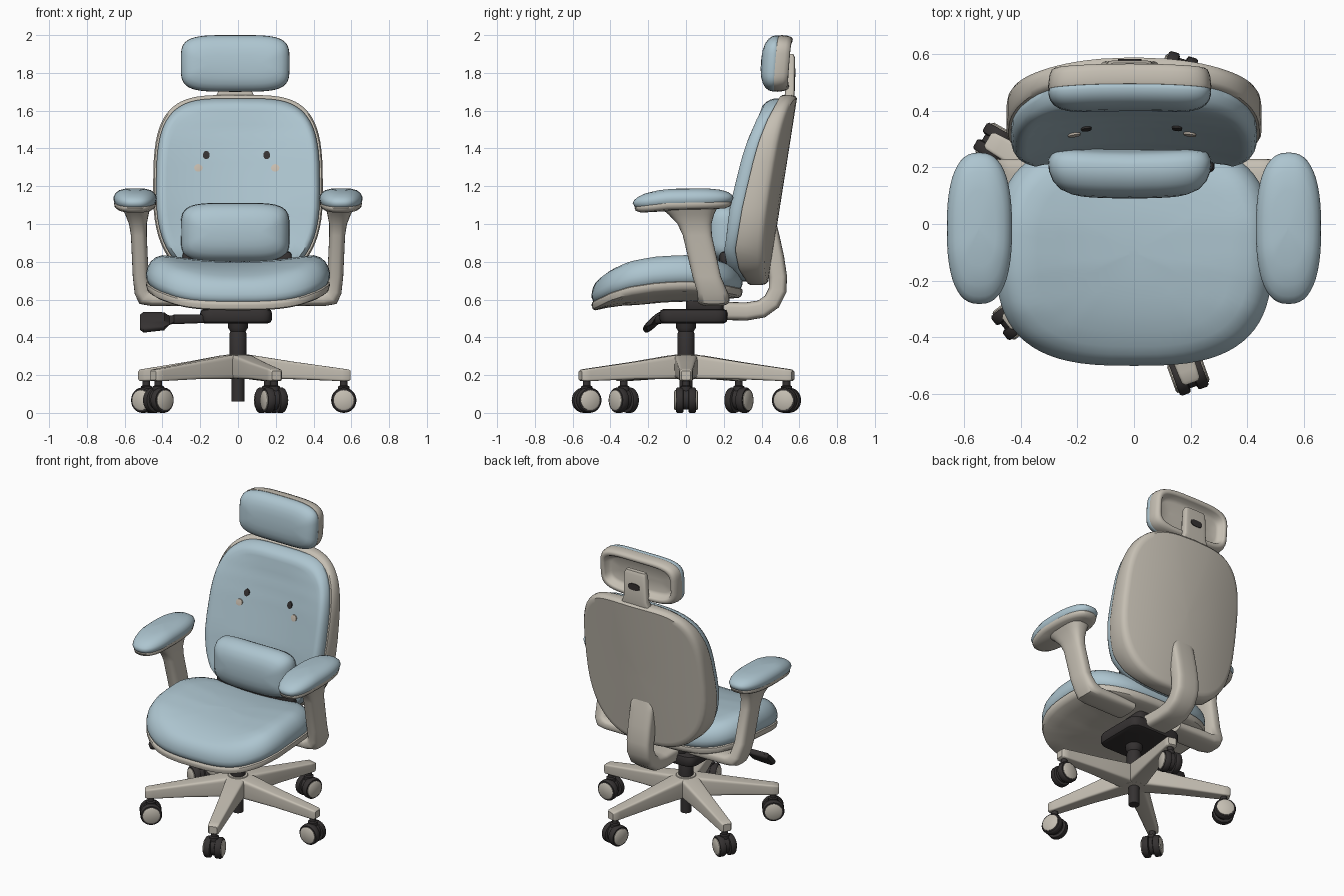
import bpy, bmesh, math
from mathutils import Vector, Matrix

def material(name, rgb):
    m = bpy.data.materials.new(name)
    m.diffuse_color = (*rgb, 1)
    return m

BLUE = material("soft blue", (0.42, 0.56, 0.63))
BEIGE = material("warm beige", (0.56, 0.52, 0.45))
DARK = material("charcoal", (0.035, 0.031, 0.031))
PEACH = material("pale peach", (0.58, 0.51, 0.43))

def lerp(points, v):
    """Piecewise linear lookup in sorted (v, value) pairs."""
    if v <= points[0][0]:
        return points[0][1]
    for (a, p), (b, q) in zip(points, points[1:]):
        if v <= b:
            return p + (q - p) * (v - a) / (b - a)
    return points[-1][1]

def oval(n=2.0, count=48, lower=None):
    """Unit superellipse, with an optional other exponent for the lower half."""
    out = []
    for i in range(count):
        t = math.tau * i / count
        c, s = math.cos(t), math.sin(t)
        e = 2 / (lower if lower and s < 0 else n)
        out.append((math.copysign(abs(c) ** e, c), math.copysign(abs(s) ** e, s)))
    return out

def loft(name, rings, mat, angle=40, matrix=None):
    """Skin closed rings of points and cap both ends."""
    bm = bmesh.new()
    loops = [[bm.verts.new(p) for p in r] for r in rings]
    for a, b in zip(loops, loops[1:]):
        for i in range(len(a)):
            j = (i + 1) % len(a)
            bm.faces.new((a[i], a[j], b[j], b[i]))
    bm.faces.new(loops[0])
    bm.faces.new(loops[-1])
    if matrix:
        bm.transform(matrix)
    bmesh.ops.recalc_face_normals(bm, faces=bm.faces[:])
    me = bpy.data.meshes.new(name)
    bm.to_mesh(me)
    bm.free()
    me.materials.append(mat)
    me.shade_smooth()
    me.set_sharp_from_angle(angle=math.radians(angle))
    ob = bpy.data.objects.new(name, me)
    bpy.context.collection.objects.link(ob)
    return ob

def tube(name, sections, mat, n=2.0, count=32, angle=40, matrix=None):
    """Loft of sections given as (centre, half axis u, half axis v)."""
    prof = oval(n, count)
    rings = [[Vector(c) + Vector(u) * a + Vector(v) * b for a, b in prof] for c, u, v in sections]
    return loft(name, rings, mat, angle, matrix)

def block(name, centre, size, mat, r=0.02):
    """Rounded box."""
    x, y, z = (s / 2 for s in size)
    steps = [(-z, r), (-z + r * 0.3, r * 0.3), (-z + r, 0), (z - r, 0), (z - r * 0.3, r * 0.3), (z, r)]
    return tube(name, [((centre[0], centre[1], centre[2] + h), (x - d, 0, 0), (0, y - d, 0))
                       for h, d in steps], mat, n=7)

# --- Backrest shell and cushion
FRONT = [(0.68, 0.33), (0.76, 0.28), (0.86, 0.26), (1.1, 0.30), (1.35, 0.36), (1.45, 0.39), (1.55, 0.43), (1.68, 0.50)]
def back_y(x, z):
    return 0.434 + 0.156 * (z - 0.685) / 0.995 - 0.35 * x * x
def cushion_y(x, z):
    hollow = max(0, 1 - (x / 0.4) ** 2) * max(0, 1 - ((z - 1.18) / 0.44) ** 4)
    return lerp(FRONT, z) - 0.066 + 0.05 * hollow
def back_ring(s, fy):
    ring = []
    for a, b in oval(4.0, 72, 3.0):
        w = 0.45 * (1 - 0.06 * b * b) if b > 0 else 0.45 * (1 - 0.10 * b * b)
        x, z = a * w * s, 1.18 + b * s * 0.503
        ring.append((x, fy(x, z), z))
    return ring
shell = [back_ring(s, back_y) for s in (0.03, 0.2, 0.4, 0.6, 0.8, 0.92, 0.965)]
shell += [back_ring(0.99, lambda x, z: back_y(x, z) - 0.012),
          back_ring(1.0, lambda x, z: min(back_y(x, z) - 0.03, lerp(FRONT, z) + 0.2)),
          back_ring(1.0, lambda x, z: lerp(FRONT, z) + 0.012),
          back_ring(0.985, lambda x, z: lerp(FRONT, z)),
          back_ring(0.94, lambda x, z: lerp(FRONT, z)),
          back_ring(0.90, lambda x, z: lerp(FRONT, z) + 0.03),
          back_ring(0.05, lambda x, z: lerp(FRONT, z) + 0.04)]
loft("backrest_shell", shell, BEIGE)
pad = [back_ring(s, lambda x, z, d=d: lerp(FRONT, z) + d)
       for s, d in ((0.93, 0.02), (0.965, 0.0), (0.965, -0.02), (0.95, -0.042), (0.925, -0.058))]
pad += [back_ring(s / 100, cushion_y) for s in range(89, 2, -5)]
loft("backrest_cushion", pad, BLUE, 60)

# --- Face details as thin plates on the cushion
def plate(name, x, z, rx, rz, mat):
    rings = [[(x + a * rx * s, cushion_y(x + a * rx * s, z + b * rz * s) + d, z + b * rz * s)
              for a, b in oval(2, 20)] for s, d in ((1, 0.001), (1, -0.007), (0.5, -0.008), (0.1, -0.008))]
    loft(name, rings, mat)
for side, x, cx in (("left", -0.168, -0.21), ("right", 0.152, 0.197)):
    plate(side + "_eye", x, 1.365, 0.018, 0.022, DARK)
    plate(side + "_cheek", cx, 1.297, 0.022, 0.02, PEACH)

# --- Lumbar pillow and its dark bracket
def slab(name, cx, cz, w, h, steps, mat, n=4, tilt=0.0, bend=0.0):
    """Rounded rectangle facing the front, built from (inset, y) steps."""
    rings = []
    for d, y in steps:
        ring = []
        for a, b in oval(n, 56):
            x, z = a * (w - d), b * (h - d)
            ring.append((cx + x, y + tilt * z - bend * x * x, cz + z))
        rings.append(ring)
    return loft(name, rings, mat, 60)
slab("lumbar_pillow", -0.015, 0.955, 0.288, 0.157,
     [(0.06, 0.255), (0.015, 0.24), (0, 0.21), (0.003, 0.17), (0.018, 0.135), (0.045, 0.11),
      (0.085, 0.096), (0.12, 0.091), (0.15, 0.09)], BLUE, 4.5, bend=-0.2)
block("lumbar_bracket", (-0.005, 0.225, 0.81), (0.58, 0.10, 0.09), DARK)

# --- Headrest
slab("headrest_cushion", -0.015, 1.85, 0.287, 0.149,
     [(0.02, 0.50), (0.002, 0.485), (0, 0.47), (0.005, 0.45), (0.018, 0.431), (0.04, 0.416),
      (0.07, 0.406), (0.105, 0.401), (0.142, 0.40)], BLUE, 4.2, 0.06, 0.13)
slab("headrest_shell", -0.015, 1.85, 0.288, 0.15,
     [(0.14, 0.48), (0.02, 0.48), (0.002, 0.483), (0, 0.495), (0.004, 0.53), (0.012, 0.55), (0.022, 0.555),
      (0.035, 0.555), (0.042, 0.545), (0.05, 0.515), (0.07, 0.505), (0.14, 0.505)], BEIGE, 4.2, 0.08, 0.13)
tube("headrest_stem", [((-0.015, y, z), (w, 0, 0), (0, t, 0)) for z, y, w, t in
     ((1.58, 0.535, 0.11, 0.02), (1.67, 0.548, 0.105, 0.026), (1.71, 0.55, 0.085, 0.026),
      (1.88, 0.553, 0.078, 0.024), (1.90, 0.553, 0.07, 0.015))], BEIGE, n=6)
block("headrest_mount", (-0.015, 0.52, 1.82), (0.11, 0.07, 0.10), BEIGE, 0.01)
tube("headrest_slot", [((-0.015, y, 1.80), (0.042, 0, 0), (0, 0, 0.022)) for y in (0.573, 0.581)], DARK, n=3)

# --- Seat cushion and pan
MID = [(-0.5, 0.578), (-0.4, 0.628), (-0.3, 0.66), (-0.15, 0.683), (0, 0.69), (0.15, 0.68), (0.3, 0.65)]
def seat_ring(s, dz, saddle=0.0):
    ring = []
    for a, b in oval(2.9, 72):
        x, y = a * 0.487 * s, -0.1 + b * 0.4 * s
        ring.append((x, y, lerp(MID, y) + dz + saddle * x * x))
    return ring
loft("seat_cushion", [seat_ring(s, d, k) for s, d, k in
     ((0.94, -0.01, 0), (0.975, 0.005, 0), (0.998, 0.03, 0), (1.0, 0.05, 0.02), (0.985, 0.078, 0.03),
      (0.95, 0.1, 0.06), (0.90, 0.11, 0.13), (0.83, 0.113, 0.2), (0.7, 0.113, 0.23),
      (0.55, 0.113, 0.23), (0.4, 0.113, 0.23), (0.25, 0.113, 0.23), (0.04, 0.113, 0.23))], BLUE, 60)
loft("seat_pan", [seat_ring(s, d) for s, d in
     ((0.05, 0.0), (0.96, 0.01), (0.995, 0.004), (1.0, -0.008), (0.985, -0.032), (0.95, -0.045),
      (0.8, -0.062), (0.6, -0.08), (0.4, -0.095), (0.05, -0.1))], BEIGE)

# --- Armrests
def pad_rings(steps):
    tilt = [(-0.28, 1.09), (-0.1, 1.112), (0.25, 1.118)]
    return [[(0.545 + a * 0.115 * s, -0.015 + b * 0.267 * s, lerp(tilt, -0.015 + b * 0.267 * s) + d)
             for a, b in oval(2.5, 48)] for s, d in steps]
for side, sx in (("left", -1), ("right", 1)):
    flip = Matrix.Diagonal((sx, 1, 1, 1))
    loft(side + "_arm_pad", pad_rings(((0.88, -0.012), (0.96, 0.0), (1.0, 0.02), (0.975, 0.035), (0.9, 0.05),
         (0.75, 0.064), (0.5, 0.072), (0.05, 0.075))), BLUE, 60, flip)
    loft(side + "_arm_tray", pad_rings(((0.1, 0.0), (0.94, 0.004), (0.965, -0.006), (0.94, -0.022),
         (0.83, -0.035), (0.1, -0.042))), BEIGE, 50, flip)
    tube(side + "_arm_post", [(c, u, (0, h, 0)) for c, u, h in (
        ((0.54, 0.015, 1.085), (0.075, 0, 0), 0.15), ((0.535, 0.028, 1.05), (0.062, 0, 0), 0.12),
        ((0.53, 0.045, 1.0), (0.047, 0, 0), 0.09), ((0.525, 0.06, 0.94), (0.042, 0, 0), 0.077),
        ((0.515, 0.11, 0.72), (0.042, 0, 0), 0.075), ((0.505, 0.14, 0.64), (0.042, 0, -0.01), 0.08),
        ((0.487, 0.145, 0.612), (0.035, 0, -0.035), 0.083), ((0.45, 0.145, 0.602), (0.01, 0, -0.036), 0.085),
        ((0.18, 0.145, 0.60), (0, 0, -0.035), 0.085))], BEIGE, 3, 32, 50, flip)

# --- Curved arm that carries the backrest
spine = [(0.16, 0.54), (0.32, 0.537), (0.40, 0.55), (0.455, 0.59), (0.485, 0.65), (0.487, 0.72),
         (0.472, 0.82), (0.45, 0.92), (0.435, 0.98), (0.43, 1.0)]
sections = []
for i, (y, z) in enumerate(spine):
    a, b = spine[max(i - 1, 0)], spine[min(i + 1, len(spine) - 1)]
    d = Vector((0, b[0] - a[0], b[1] - a[1])).normalized()
    w = 0.06 if i == len(spine) - 1 else 0.085
    sections.append(((0, y, z), (w, 0, 0), Vector((0, -d.z, d.y)) * 0.048))
tube("backrest_arm", sections, BEIGE, n=4, angle=50)

# --- Tilt mechanism, lever and gas column
block("tilt_mechanism", (-0.01, 0.04, 0.512), (0.38, 0.36, 0.075), DARK)
block("seat_mount", (0, 0.1, 0.57), (0.24, 0.20, 0.08), DARK)
tube("tilt_lever", [((-0.12, -0.08, 0.50), (0, 0.022, 0), (0, 0, 0.022)),
     ((-0.34, -0.14, 0.495), (0, 0.024, 0.005), (0, 0, 0.024)),
     ((-0.39, -0.165, 0.485), (0, 0.045, 0.04), (0, 0.016, -0.018)),
     ((-0.50, -0.172, 0.48), (0, 0.05, 0.048), (0, 0.016, -0.018)),
     ((-0.52, -0.172, 0.48), (0, 0.038, 0.035), (0, 0.01, -0.011))], DARK, n=3)
tube("gas_column", [((0, 0, z), (r, 0, 0), (0, r, 0)) for z, r in
     ((0.06, 0.034), (0.29, 0.034), (0.30, 0.045), (0.42, 0.045), (0.43, 0.04), (0.45, 0.052), (0.52, 0.055))], DARK)

# --- Five-legged base with twin-wheel casters (leg angle, caster radius)
tube("base_hub", [((0, 0, z), (r, 0, 0), (0, r, 0)) for z, r in
     ((0.18, 0.07), (0.29, 0.072), (0.31, 0.06))], BEIGE)
for k, (deg, R) in enumerate(((0, 0.56), (73.5, 0.555), (150, 0.56), (218, 0.535), (290, 0.56))):
    turn = Matrix.Rotation(math.radians(deg), 4, 'Z')
    tube(f"base_leg_{k + 1}", [((r, 0, (lo + hi) / 2), (0, w, 0), (0, 0, (hi - lo) / 2)) for r, w, lo, hi in
         ((0.0, 0.055, 0.18, 0.308), (0.08, 0.06, 0.18, 0.305), (0.3, 0.047, 0.178, 0.27),
          (R - 0.01, 0.036, 0.168, 0.235), (R + 0.025, 0.034, 0.168, 0.23), (R + 0.036, 0.025, 0.175, 0.222))],
         BEIGE, 7, 32, 40, turn)
    tube(f"caster_stem_{k + 1}", [((R, 0, z), (r, 0, 0), (0, r, 0)) for z, r in
         ((0.06, 0.03), (0.14, 0.03), (0.145, 0.02), (0.19, 0.02))], DARK, 2, 20, 40, turn)
    tube(f"caster_hood_{k + 1}", [((R, y, 0.072), (0.052, 0, 0), (0, 0, 0.055)) for y in (-0.03, 0.03)],
         DARK, 2, 28, 40, turn)
    for s in (-1, 1):
        tag = f"{k + 1}_{'a' if s < 0 else 'b'}"
        tube("caster_wheel_" + tag, [((R, s * y, 0.067), (r, 0, 0), (0, 0, r)) for y, r in
             ((0.012, 0.055), (0.016, 0.065), (0.022, 0.067), (0.046, 0.067), (0.054, 0.061))],
             DARK, 2, 32, 40, turn)
        tube("caster_cap_" + tag, [((R, s * y, 0.067), (r, 0, 0), (0, 0, r)) for y, r in
             ((0.05, 0.053), (0.058, 0.053), (0.063, 0.045))], BEIGE, 2, 32, 40, turn)
